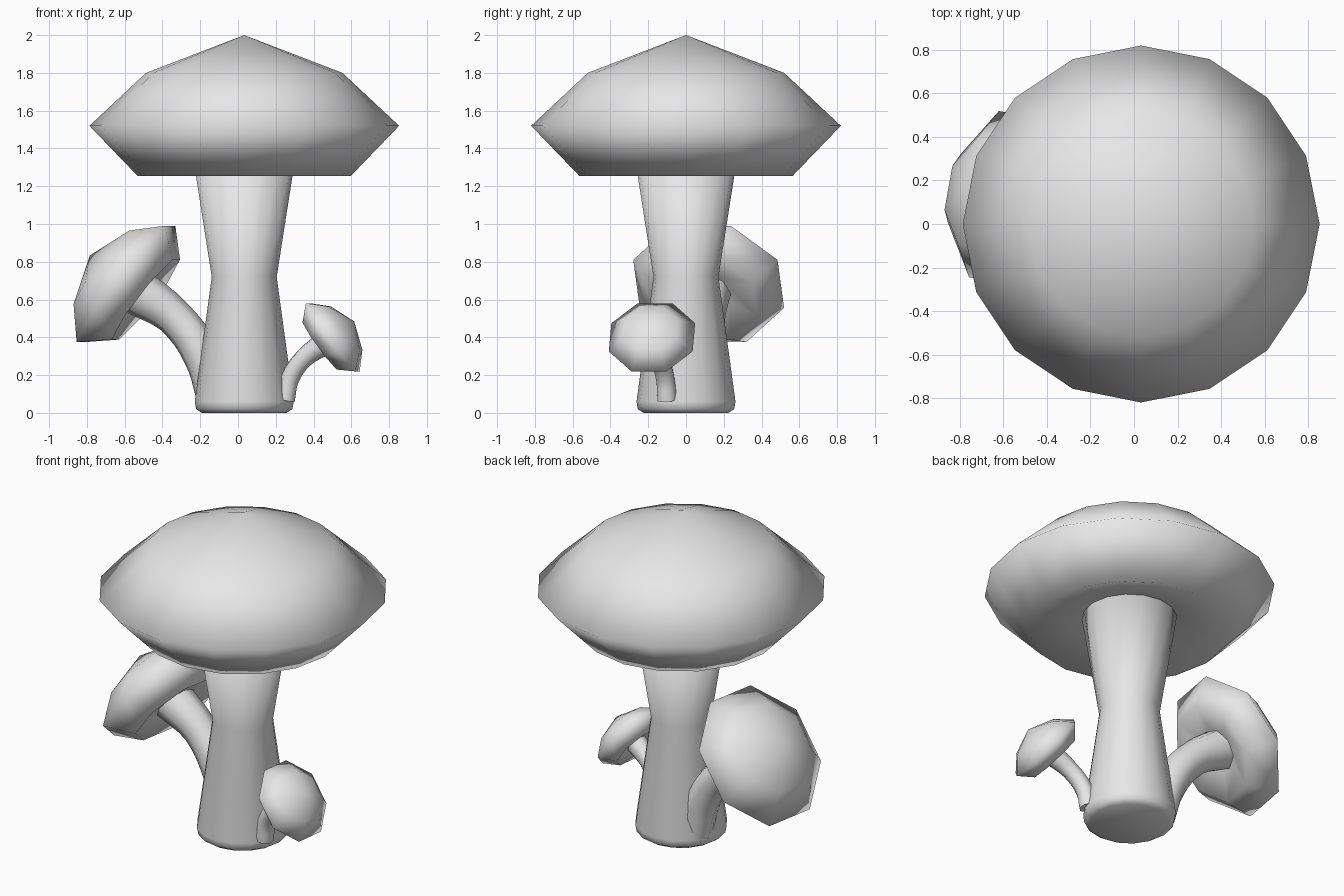
import bpy, bmesh, math
from mathutils import Vector

if "Cube" in bpy.data.objects:
    bpy.data.objects.remove(bpy.data.objects["Cube"])

GREY = (0.8, 0.8, 0.8, 1)
grey = bpy.data.materials.new("plain grey")
grey.use_nodes = True
grey.diffuse_color = GREY
grey.node_tree.nodes["Principled BSDF"].inputs["Base Color"].default_value = GREY


def lathe(name, profile, sides, turn=0.0):
    """Spin a bottom-to-top (radius, height) profile that starts and ends on the axis."""
    bm = bmesh.new()
    rings = []
    for r, z in profile:
        if r == 0:
            rings.append([bm.verts.new((0, 0, z))] * sides)
        else:
            angles = [turn + math.tau * i / sides for i in range(sides)]
            rings.append([bm.verts.new((r * math.cos(a), r * math.sin(a), z)) for a in angles])
    for low, high in zip(rings, rings[1:]):
        for i in range(sides):
            j = (i + 1) % sides
            corners = dict.fromkeys((low[i], low[j], high[j], high[i]))
            bm.faces.new(list(corners)).smooth = True
    bmesh.ops.recalc_face_normals(bm, faces=bm.faces)
    mesh = bpy.data.meshes.new(name)
    bm.to_mesh(mesh)
    bm.free()
    mesh.materials.append(grey)
    obj = bpy.data.objects.new(name, mesh)
    bpy.context.collection.objects.link(obj)
    return obj


# Cap shape, heights measured from the rim
CAP = [(0, -0.17), (0.27, -0.18), (0.565, -0.265), (0.82, 0), (0.52, 0.28), (0, 0.48)]


def small_cap(name, centre, axis, radius):
    obj = lathe(name, CAP, 8, math.pi / 8)
    obj.location = centre
    obj.scale = [radius / 0.82] * 3
    obj.rotation_mode = 'QUATERNION'
    obj.rotation_quaternion = Vector(axis).to_track_quat('Z', 'Y')


def bent_stem(name, path, radii):
    curve = bpy.data.curves.new(name, 'CURVE')
    curve.dimensions = '3D'
    curve.bevel_depth = 1
    curve.bevel_resolution = 2
    curve.resolution_u = 4
    curve.use_fill_caps = True
    spline = curve.splines.new('BEZIER')
    spline.bezier_points.add(len(path) - 1)
    for point, co, radius in zip(spline.bezier_points, path, radii):
        point.co = co
        point.radius = radius
        point.handle_left_type = point.handle_right_type = 'AUTO'
    curve.materials.append(grey)
    obj = bpy.data.objects.new(name, curve)
    bpy.context.collection.objects.link(obj)


# Large mushroom
main_cap = lathe("main_cap", CAP, 16)
main_cap.location = (0.033, 0, 1.52)
main_stem = lathe("main_stem", [(0, 0), (0.225, 0), (0.255, 0.02), (0.262, 0.06),
                                (0.172, 0.72), (0.272, 1.36), (0, 1.36)], 16)
main_stem.location = (0.033, 0, 0)

# Medium mushroom leaning to the right side
small_cap("medium_cap", (-0.593, 0.12, 0.683), (-0.78, 0.14, 0.61), 0.42)
bent_stem("medium_stem",
          [(-0.13, 0.08, 0.08), (-0.19, 0.09, 0.30), (-0.34, 0.11, 0.51), (-0.54, 0.12, 0.645)],
          [0.09, 0.1, 0.1, 0.125])

# Small mushroom leaning to the left side
small_cap("small_cap", (0.502, -0.18, 0.4), (0.8, -0.1, 0.59), 0.242)
bent_stem("small_stem",
          [(0.25, -0.10, 0.07), (0.275, -0.11, 0.18), (0.35, -0.14, 0.29), (0.47, -0.175, 0.375)],
          [0.055, 0.052, 0.052, 0.065])
